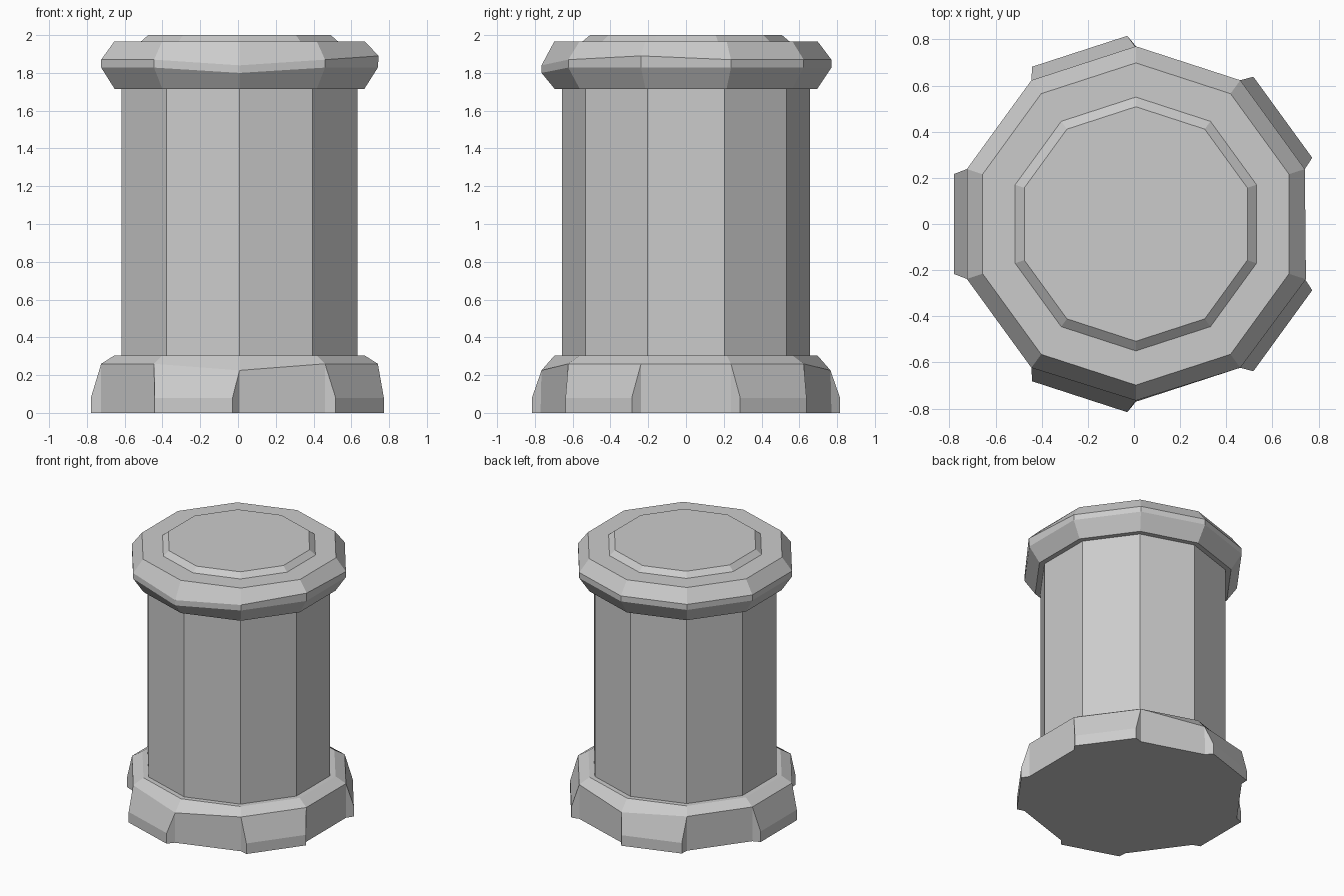
import bpy, bmesh
from math import cos, sin, radians
from mathutils import Vector

if "Cube" in bpy.data.objects:
    bpy.data.objects.remove(bpy.data.objects["Cube"])

SIDES = 10
CX = 0.008  # slight sideways offset of the shaft axis
SHAFT_R = 0.657


def ring(bm, r, z, tweaks=None):
    """Ten-sided ring; tweaks maps a corner index to its own (radius, height)."""
    verts = []
    for k in range(SIDES):
        rr, zz = (tweaks or {}).get(k, (r, z))
        a = radians(18 + 36 * k)
        verts.append(bm.verts.new((CX + rr * cos(a), rr * sin(a), zz)))
    return verts


def bridge(bm, lower, upper):
    for k in range(SIDES):
        n = (k + 1) % SIDES
        bm.faces.new((lower[k], lower[n], upper[n], upper[k]))


def loft(bm, rings):
    for a, b in zip(rings, rings[1:]):
        bridge(bm, a, b)


def finish(bm, name):
    bm.normal_update()
    mesh = bpy.data.meshes.new(name)
    bm.to_mesh(mesh)
    bm.free()
    obj = bpy.data.objects.new(name, mesh)
    bpy.context.collection.objects.link(obj)
    return obj


# Base: bevelled plinth with a flared foot on every other side
bm = bmesh.new()
bottom = ring(bm, 0.77, 0)
shoulder = ring(bm, 0.77, 0.26, {2: (0.765, 0.225), 7: (0.765, 0.225)})
loft(bm, [shoulder, ring(bm, 0.695, 0.305), ring(bm, SHAFT_R, 0.305)])
bm.faces.new(bottom[::-1])
for k in range(SIDES):
    n = (k + 1) % SIDES
    b0, b1, t0, t1 = bottom[k], bottom[n], shoulder[k], shoulder[n]
    if k % 2:
        bm.faces.new((b0, b1, t1, t0))
        continue
    a = radians(36 * (k + 1))
    out, side = Vector((cos(a), sin(a), 0)), Vector((-sin(a), cos(a), 0))
    o0, o1, m0, m1 = [
        bm.verts.new(Vector((CX, 0, z)) + out * 0.787 + side * s)
        for z in (0, 0.08) for s in (-0.217, 0.217)]
    for f in ((o0, o1, m1, m0), (m0, m1, t1, t0), (b0, o0, m0, t0),
              (o1, b1, t1, m1), (b0, b1, o1, o0)):
        bm.faces.new(f)
finish(bm, "base")

# Shaft: plain ten-sided column
bm = bmesh.new()
loft(bm, [ring(bm, SHAFT_R, 0.305), ring(bm, SHAFT_R, 1.715)])
finish(bm, "shaft")

# Capital: flared rim with worn corners, and a raised disc on top
bm = bmesh.new()
rings = [
    ring(bm, SHAFT_R, 1.715),
    ring(bm, 0.695, 1.715),
    ring(bm, 0.77, 1.828, {7: (0.765, 1.80)}),
    ring(bm, 0.77, 1.87, {7: (0.765, 1.84), 9: (0.775, 1.89)}),
    ring(bm, 0.698, 1.965),
    ring(bm, 0.55, 1.965),
    ring(bm, 0.508, 2.0),
]
loft(bm, rings)
bm.faces.new(rings[-1])
finish(bm, "capital")
